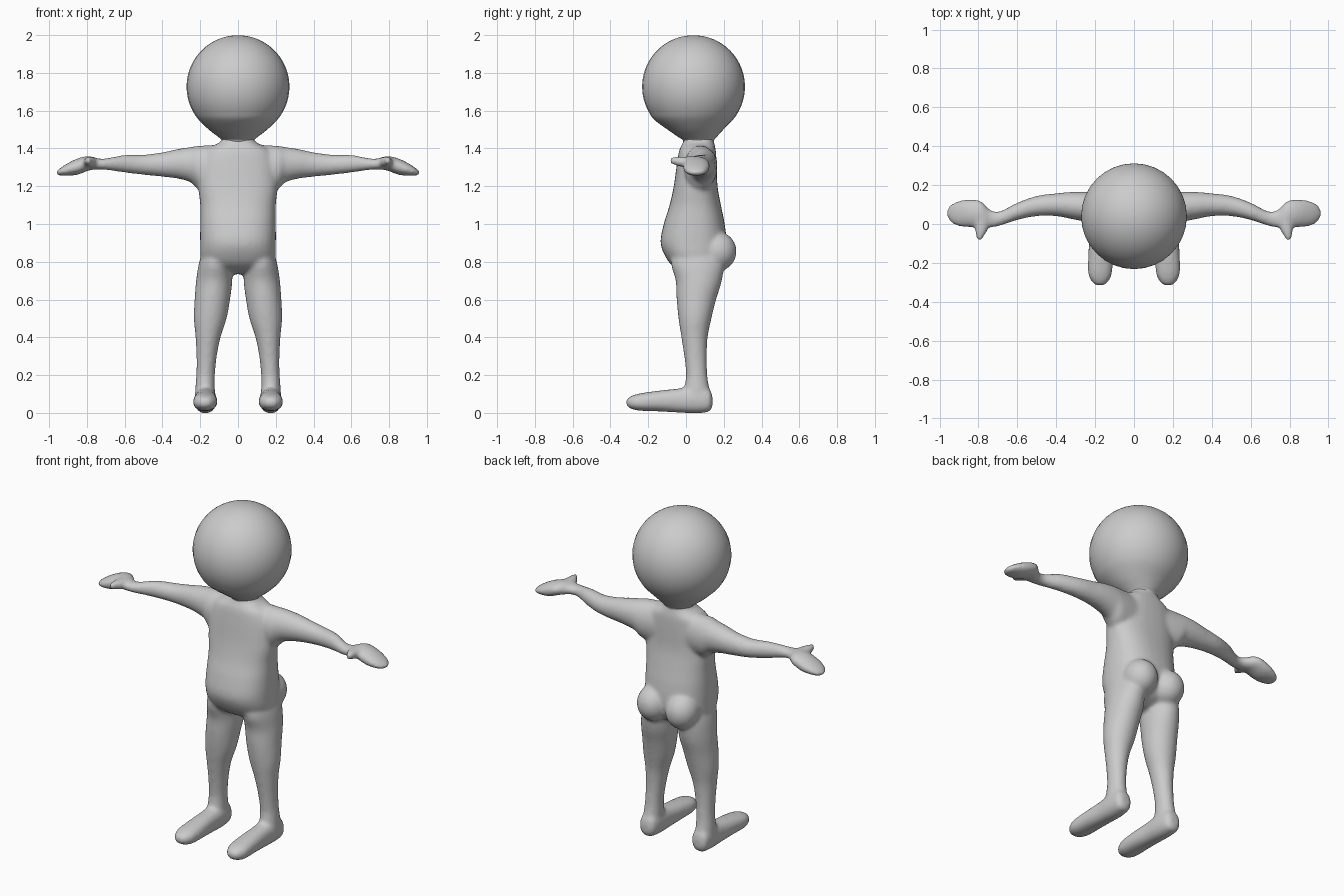
import bpy, bmesh, math
from mathutils import Matrix, Vector

SEG, SUB = 32, 5
AXES = {'X': (0, 1, 2), 'Y': (1, 0, 2), 'Z': (2, 0, 1)}


def spline(rows):
    """Catmull-Rom interpolation of section rows."""
    out = []
    for i in range(len(rows) - 1):
        p = [rows[min(max(i + k, 0), len(rows) - 1)] for k in (-1, 0, 1, 2)]
        for j in range(SUB):
            t = j / SUB
            out.append([0.5 * (2 * b + (c - a) * t + (2 * a - 5 * b + 4 * c - d) * t * t
                               + (3 * b - a - 3 * c + d) * t ** 3) for a, b, c, d in zip(*p)])
    return out + [list(rows[-1])]


def loft(bm, axis, rows, side=1, power=2.0):
    """Closed tube; each row = position on axis, then min/max on the two other axes."""
    i, u, v = AXES[axis]
    rings = []
    for t, a0, a1, b0, b1 in spline(rows):
        ring = []
        for k in range(SEG):
            w = 2 * math.pi * k / SEG
            c, s = math.cos(w), math.sin(w)
            co = Vector()
            co[i] = t
            co[u] = (a0 + a1) / 2 + (a1 - a0) / 2 * math.copysign(abs(c) ** (2 / power), c)
            co[v] = (b0 + b1) / 2 + (b1 - b0) / 2 * math.copysign(abs(s) ** (2 / power), s)
            co.x *= side
            ring.append(bm.verts.new(co))
        rings.append(ring)
    for r, q in zip(rings, rings[1:]):
        for k in range(SEG):
            n = (k + 1) % SEG
            bm.faces.new((r[k], r[n], q[n], q[k]))
    bm.faces.new(rings[0])
    bm.faces.new(rings[-1])


def blob(bm, loc, size):
    m = Matrix.Translation(loc) @ Matrix.Diagonal((*size, 1))
    bmesh.ops.create_uvsphere(bm, u_segments=32, v_segments=20, radius=1, matrix=m)


def finish(bm, name):
    bmesh.ops.recalc_face_normals(bm, faces=bm.faces)
    for f in bm.faces:
        f.smooth = True
    me = bpy.data.meshes.new(name)
    bm.to_mesh(me)
    bm.free()
    ob = bpy.data.objects.new(name, me)
    bpy.context.collection.objects.link(ob)
    return ob


body = bmesh.new()

# torso with belly, up to the neck
loft(body, 'Z', [
    (0.735, -.04, .04, .02, .10), (0.77, -.15, .15, -.06, .17), (0.82, -.195, .195, -.105, .20),
    (0.90, -.20, .20, -.135, .215), (1.00, -.20, .20, -.118, .205), (1.10, -.20, .20, -.087, .185),
    (1.20, -.21, .21, -.065, .167), (1.32, -.20, .20, -.048, .162), (1.39, -.17, .17, -.036, .158),
    (1.425, -.11, .11, -.02, .15), (1.45, -.083, .083, -.01, .145), (1.52, -.08, .08, -.01, .14)],
    power=2.4)

for s in (1, -1):
    # arm and mitten hand
    loft(body, 'X', [
        (.06, 0, .15, 1.17, 1.422), (.20, -.01, .165, 1.18, 1.415), (.25, .01, .166, 1.22, 1.408),
        (.32, .025, .165, 1.24, 1.397), (.40, .04, .158, 1.25, 1.38), (.50, .04, .145, 1.26, 1.367),
        (.60, .02, .110, 1.272, 1.366), (.69, -.01, .066, 1.285, 1.349), (.74, -.02, .075, 1.288, 1.347),
        (.79, -.017, .120, 1.283, 1.360), (.85, -.018, .127, 1.260, 1.347), (.91, -.010, .117, 1.255, 1.317),
        (.947, .013, .097, 1.256, 1.292), (.962, .04, .07, 1.264, 1.280)], s)
    # thumb
    loft(body, 'Y', [
        (.03, .74, .82, 1.30, 1.358), (-.03, .752, .818, 1.303, 1.358),
        (-.065, .773, .812, 1.313, 1.357), (-.088, .783, .803, 1.322, 1.348)], s)
    # leg
    loft(body, 'Z', [
        (.90, .05, .17, -.05, .16), (.80, .035, .205, -.08, .20), (.70, .030, .222, -.055, .19),
        (.60, .042, .230, -.05, .16), (.50, .060, .234, -.04, .135), (.40, .092, .225, -.025, .115),
        (.30, .112, .220, -.01, .11), (.20, .122, .221, 0, .113), (.12, .122, .227, -.01, .125),
        (.05, .122, .227, 0, .125)], s)
    # foot
    loft(body, 'Y', [
        (.140, .15, .20, .03, .09), (.12, .125, .225, .005, .13), (.05, .115, .23, -.002, .14),
        (-.05, .115, .23, .002, .128), (-.15, .110, .235, .008, .117), (-.25, .112, .237, .012, .102),
        (-.30, .135, .215, .025, .085), (-.318, .16, .19, .045, .067)], s, 2.3)
    # buttock
    blob(body, (s * .095, .165, .855), (.095, .103, .105))

body = finish(body, "body")
# fuse the parts into one skin and soften the joins
rm = body.modifiers.new("fuse", 'REMESH')
rm.mode = 'VOXEL'
rm.voxel_size = 0.01
rm.use_smooth_shade = True
sm = body.modifiers.new("soften", 'SMOOTH')
sm.factor, sm.iterations = 0.5, 12

# round head tapering into the neck
head = bmesh.new()
R, CY, CZ = .272, .04, 1.727
rows = []
for k in range(1, 14):
    a = math.pi * k / 18
    r, z = R * math.sin(a), CZ + R * math.cos(a)
    rows.append((z, -r, r, CY - r, CY + r))
rows.insert(0, (CZ + R, -.002, .002, CY - .002, CY + .002))
rows += [(1.50, -.155, .155, -.098, .198), (1.46, -.103, .103, -.04, .162),
         (1.445, -.087, .087, -.018, .15), (1.42, -.08, .08, -.01, .145)]
loft(head, 'Z', rows)
finish(head, "head")
